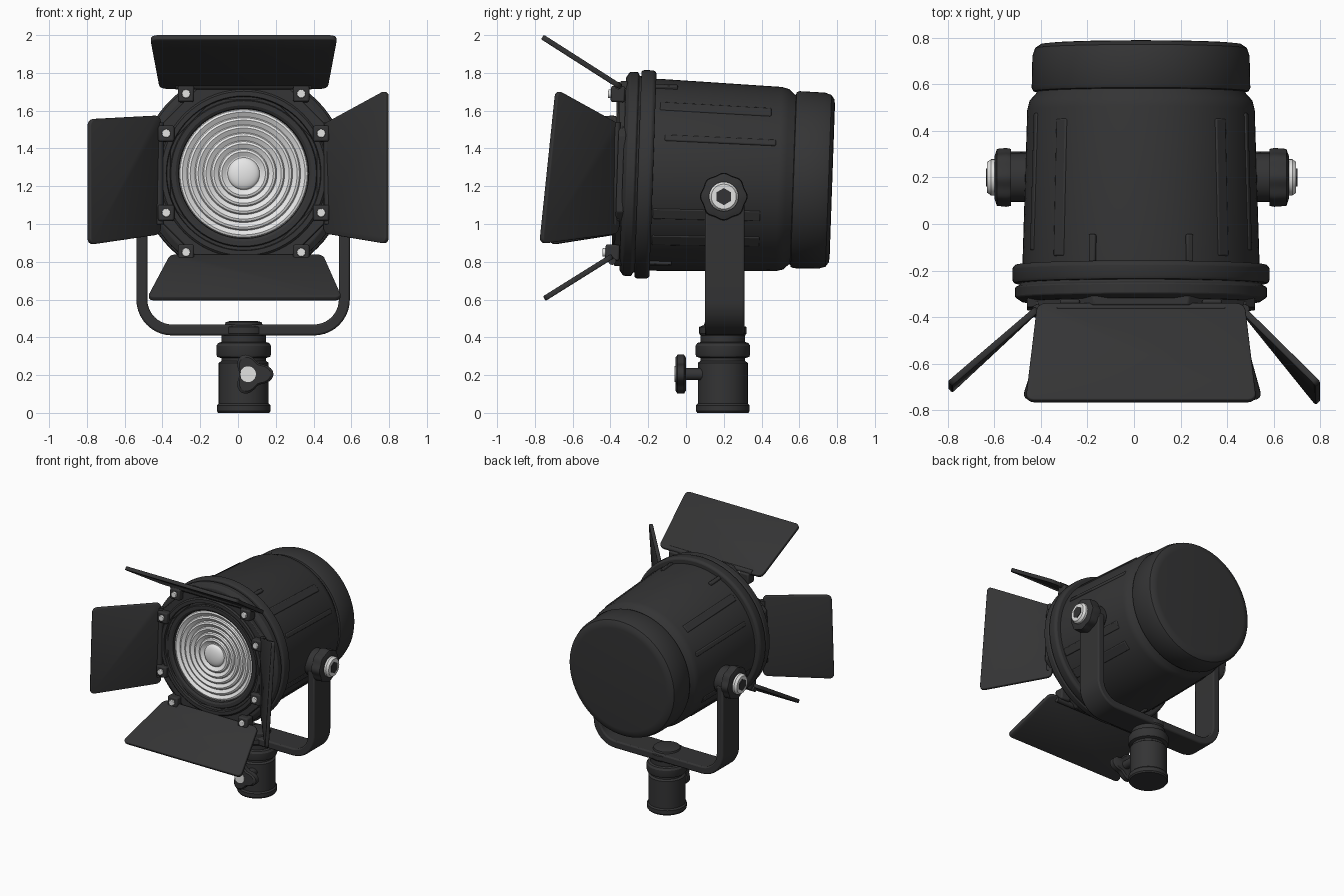
import bpy, bmesh, math
from mathutils import Matrix, Vector

if "Cube" in bpy.data.objects:
    bpy.data.objects.remove(bpy.data.objects["Cube"])

T, R = Matrix.Translation, Matrix.Rotation
rad = math.radians


def material(name, col):
    m = bpy.data.materials.new(name)
    m.diffuse_color = (*col, 1)
    m.use_nodes = True
    m.node_tree.nodes["Principled BSDF"].inputs["Base Color"].default_value = m.diffuse_color
    return m


BLACK = material("matte_black", (0.034, 0.034, 0.035))
GLASS = material("lens_glass", (0.80, 0.80, 0.80))
SILVER = material("silver_metal", (0.76, 0.76, 0.75))


def finish(name, bm, mat, matrix=Matrix(), bevel=0.0, angle=32):
    bmesh.ops.remove_doubles(bm, verts=bm.verts, dist=1e-5)
    bmesh.ops.recalc_face_normals(bm, faces=bm.faces)
    me = bpy.data.meshes.new(name)
    bm.to_mesh(me)
    bm.free()
    me.transform(matrix)
    me.materials.append(mat)
    me.shade_smooth()
    me.set_sharp_from_angle(angle=rad(angle))
    ob = bpy.data.objects.new(name, me)
    bpy.context.collection.objects.link(ob)
    if bevel:
        b = ob.modifiers.new("bevel", 'BEVEL')
        b.width, b.segments, b.limit_method = bevel, 2, 'ANGLE'
        b.angle_limit = rad(32)
    return ob


def lathe(name, prof, mat, matrix, seg=72, ring=False, bevel=0.0, wave=None, turn=0.0):
    """Revolve (radius, height) points about local z; wave = (lobes, amount)."""
    bm = bmesh.new()
    if not ring:
        prof = [(0, prof[0][1])] + prof + [(0, prof[-1][1])]
    rows = []
    for r, h in prof:
        row = []
        for i in range(seg):
            a = math.tau * i / seg + turn
            k = r * (1 + wave[1] * math.cos(wave[0] * a)) if wave else r
            row.append(bm.verts.new((k * math.cos(a), k * math.sin(a), h)))
        rows.append(row)
    n = len(rows)
    for j in range(n if ring else n - 1):
        a, b = rows[j], rows[(j + 1) % n]
        for i in range(seg):
            k = (i + 1) % seg
            bm.faces.new((a[i], a[k], b[k], b[i]))
    bmesh.ops.dissolve_degenerate(bm, edges=bm.edges, dist=1e-6)
    return finish(name, bm, mat, matrix, bevel)


def box(name, size, mat, matrix, bevel=0.01):
    bm = bmesh.new()
    bmesh.ops.create_cube(bm, size=1, matrix=Matrix.Diagonal((*size, 1)))
    return finish(name, bm, mat, matrix, bevel)


# Head frame: local z runs backwards along the lamp axis, tilted slightly up
HEAD = T((0.03, 0, 1.255)) @ R(rad(-2), 4, 'X') @ R(rad(-90), 4, 'X')

# Lamp housing and rear cap
lathe("lamp_housing", [(0.46, -0.24), (0.508, -0.2), (0.508, -0.15), (0.488, 0.49),
      (0.478, 0.53), (0.45, 0.56), (0.44, 0.6)], BLACK, HEAD, bevel=0.005)
lathe("rear_cap", [(0.44, 0.565), (0.462, 0.57), (0.469, 0.585), (0.466, 0.72), (0.455, 0.755),
      (0.43, 0.772), (0.40, 0.775)], BLACK, HEAD)

# Front flange rings
lathe("rear_flange", [(0.44, -0.255), (0.545, -0.255), (0.552, -0.24), (0.552, -0.19),
      (0.54, -0.175), (0.44, -0.175)], BLACK, HEAD, ring=True, bevel=0.005)
lathe("front_flange", [(0.41, -0.335), (0.51, -0.335), (0.54, -0.315), (0.54, -0.272),
      (0.52, -0.262), (0.52, -0.245), (0.41, -0.245)], BLACK, HEAD, ring=True, bevel=0.004)
lathe("barn_door_frame", [(0.42, -0.365), (0.53, -0.365), (0.53, -0.325), (0.42, -0.325)],
      BLACK, HEAD, seg=8, ring=True, bevel=0.006, turn=rad(22.5))

# Lens bezel and stepped lens
lathe("lens_bezel", [(0.338, -0.30), (0.345, -0.36), (0.36, -0.37), (0.385, -0.37), (0.39, -0.36),
      (0.405, -0.36), (0.41, -0.38), (0.435, -0.38), (0.445, -0.37), (0.445, -0.29)],
      BLACK, HEAD, ring=True)
lens = [(0.342, -0.28), (0.342, -0.335)]
for k in range(6, 0, -1):
    r = 0.085 + 0.042 * k
    lens += [(r, -0.345), (r - 0.012, -0.35), (r - 0.036, -0.335)]
lens += [(0.085 * math.cos(rad(a)), -0.335 - 0.03 * math.sin(rad(a))) for a in range(0, 90, 12)]
lathe("stepped_lens", lens, GLASS, HEAD)

# Housing ribs and small front tabs, mirrored on both sides
for side in (0, 180):
    for a, w, y0, y1 in ((-46, 0.06, -0.15, 0.44), (-23, 0.035, -0.12, 0.47),
                         (24, 0.06, -0.17, 0.40), (43, 0.07, -0.17, 0.40)):
        ang = a if side == 0 else 180 - a
        m = HEAD @ R(rad(ang), 4, 'Z') @ T((0.491, 0, (y0 + y1) / 2)) @ R(rad(-1.7), 4, 'Y')
        box("housing_rib", (0.026, w, y1 - y0), BLACK, m, 0.007)
    for a in (-66, 66):
        ang = a if side == 0 else 180 - a
        box("housing_tab", (0.04, 0.03, 0.12), BLACK,
            HEAD @ R(rad(ang), 4, 'Z') @ T((0.502, 0, -0.12)), 0.006)

# Hinge clips with silver screws
for sx in (-1, 1):
    for sy in (-1, 1):
        for x, y in ((0.305, 0.42), (0.41, 0.21)):
            m = HEAD @ T((sx * x, sy * y, -0.375))
            box("hinge_clip", (0.085, 0.085, 0.075), BLACK, m)
            lathe("clip_screw", [(0.023, -0.052), (0.023, -0.03)], SILVER, m, seg=16, bevel=0.004)

# Hinge rods
for s in (-1, 1):
    lathe("hinge_rod", [(0.02, -0.36), (0.02, 0.36)], BLACK,
          HEAD @ T((0, s * 0.465, -0.375)) @ R(rad(90), 4, 'Y'), seg=16)
    lathe("hinge_rod", [(0.02, -0.27), (0.02, 0.27)], BLACK,
          HEAD @ T((s * 0.445, 0, -0.375)) @ R(rad(90), 4, 'X'), seg=16)


# Barn doors: four corners, rounded and thickened
def door(name, corners):
    bm = bmesh.new()
    vs = [bm.verts.new(c) for c in corners]
    bm.faces.new(vs)
    bmesh.ops.bevel(bm, geom=vs, offset=0.035, segments=4, profile=0.5, affect='VERTICES')
    ob = finish(name, bm, BLACK)
    s = ob.modifiers.new("thickness", 'SOLIDIFY')
    s.thickness, s.offset = 0.028, 0
    b = ob.modifiers.new("bevel", 'BEVEL')
    b.width, b.segments, b.limit_method = 0.006, 2, 'ANGLE'


door("top_barn_door", [(-0.465, -0.76, 1.99), (0.525, -0.76, 1.99),
                       (0.475, -0.345, 1.725), (-0.415, -0.345, 1.725)])
door("bottom_barn_door", [(-0.48, -0.75, 0.605), (0.55, -0.75, 0.605),
                          (0.45, -0.39, 0.83), (-0.36, -0.39, 0.83)])
door("right_barn_door", [(0.79, -0.685, 1.71), (0.79, -0.77, 0.895),
                         (0.46, -0.36, 0.95), (0.46, -0.36, 1.53)])
door("left_barn_door", [(-0.79, -0.685, 1.555), (-0.79, -0.715, 0.89),
                        (-0.415, -0.365, 0.945), (-0.415, -0.365, 1.575)])

# U-shaped yoke: flat bar outline extruded in depth
CX, CY = 0.027, 0.205


def u_path(half, corner):
    arc = [(0.375 + corner * math.cos(rad(a)), 0.60 - corner * math.sin(rad(a)))
           for a in range(0, 91, 9)]
    right = [(half, 1.14)] + arc
    return [(x, z) for x, z in right] + [(-x, z) for x, z in reversed(right)]


bm = bmesh.new()
outer, inner = u_path(0.565, 0.19), u_path(0.507, 0.132)
pairs = [[bm.verts.new((CX + x, CY - 0.105, z)) for x, z in p] for p in (outer, inner)]
for i in range(len(outer) - 1):
    bm.faces.new((pairs[0][i], pairs[0][i + 1], pairs[1][i + 1], pairs[1][i]))
ext = bmesh.ops.extrude_face_region(bm, geom=bm.faces[:])
bmesh.ops.translate(bm, vec=(0, 0.21, 0),
                    verts=[v for v in ext["geom"] if isinstance(v, bmesh.types.BMVert)])
finish("yoke", bm, BLACK, bevel=0.01)

# Pivots at the tops of the yoke: rounded end, lobed knob, silver collar, dark core
for s, push in ((-1, 0.0), (1, 0.012)):
    m = T((CX, 0.2, 1.145)) @ R(rad(90 * s), 4, 'Y')
    lathe("yoke_arm_end", [(0.105, 0.48), (0.105, 0.565)], BLACK, m, seg=40, bevel=0.008)
    lathe("pivot_knob", [(0.118, 0.555), (0.122, 0.575), (0.118, 0.615 + push), (0.09, 0.625 + push)],
          BLACK, m, seg=64, wave=(8, 0.035))
    lathe("pivot_collar", [(0.078, 0.6), (0.078, 0.64 + push), (0.066, 0.657 + push)], SILVER, m, seg=40)
    lathe("pivot_core", [(0.045, 0.64), (0.045, 0.662 + push)], BLACK, m, seg=6)

# Stand socket under the yoke
BASE = T((0.03, 0.195, 0))
lathe("stand_socket", [(0.135, 0), (0.142, 0.01), (0.142, 0.04), (0.132, 0.05), (0.132, 0.265),
      (0.118, 0.275), (0.118, 0.29), (0.14, 0.297), (0.145, 0.31), (0.145, 0.355), (0.135, 0.37),
      (0.118, 0.375), (0.118, 0.41), (0.125, 0.42), (0.125, 0.455), (0.10, 0.465), (0.095, 0.48),
      (0.07, 0.487)], BLACK, BASE, seg=48)

# Locking thumb knob on the front of the socket
KNOB = T((0.075, 0, 0.205)) @ R(rad(90), 4, 'X')
lathe("lock_stem", [(0.032, -0.12), (0.032, 0.02)], BLACK, KNOB, seg=24)
lathe("lock_knob", [(0.075, 0.0), (0.09, 0.01), (0.09, 0.045), (0.078, 0.055)], BLACK, KNOB,
      seg=60, wave=(3, 0.25))
lathe("lock_knob_cap", [(0.042, 0.05), (0.042, 0.06)], SILVER, T((-0.022, 0, 0)) @ KNOB, seg=24)
